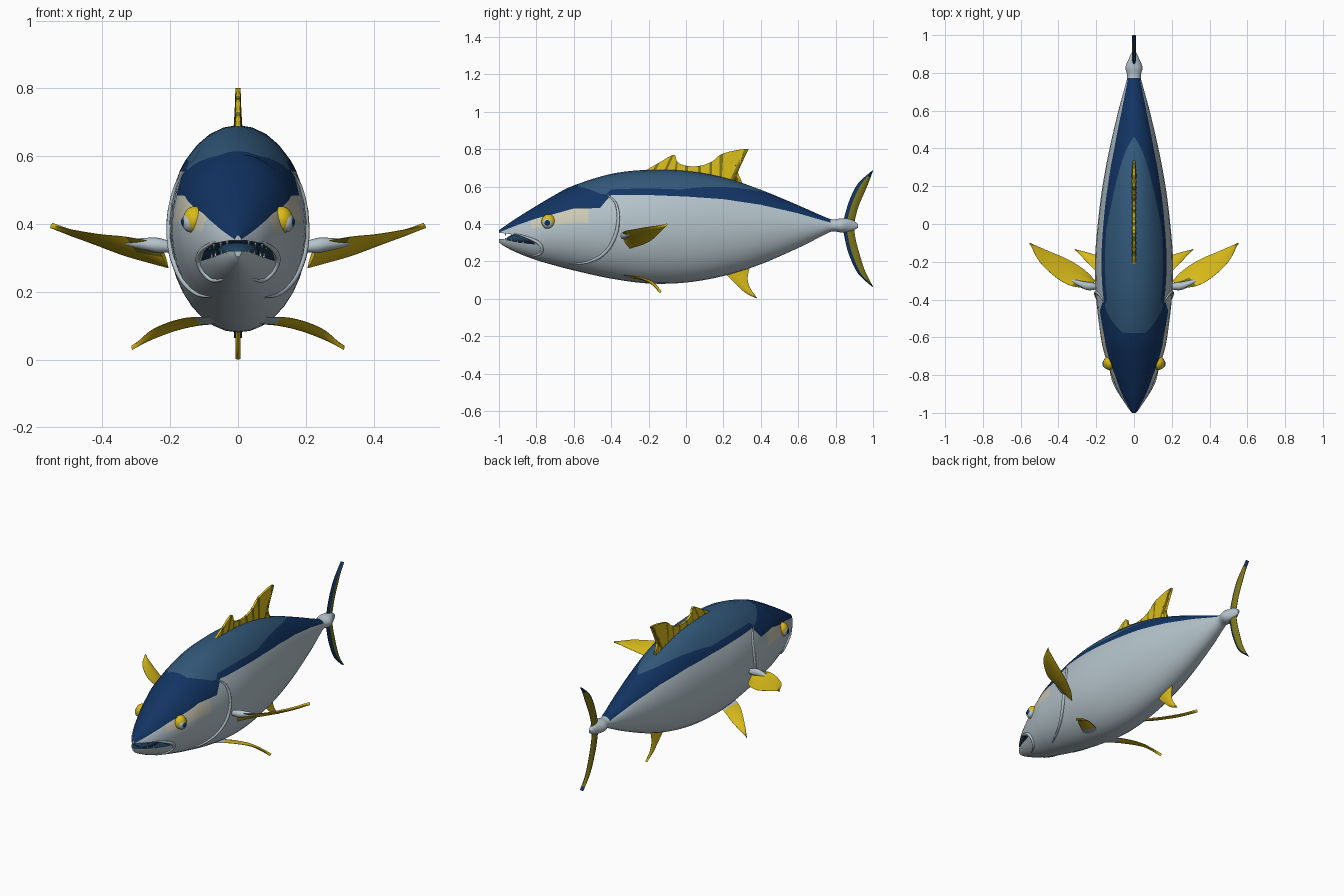
import bpy, bmesh, math
from mathutils import Vector

if "Cube" in bpy.data.objects:
    bpy.data.objects.remove(bpy.data.objects["Cube"])

# ---------- colours ----------
COLOURS = {
    "navy": (0.006, 0.034, 0.125), "light_navy": (0.032, 0.098, 0.195),
    "silver": (0.46, 0.55, 0.60), "cream": (0.62, 0.60, 0.47),
    "yellow": (0.70, 0.50, 0.01), "olive": (0.20, 0.18, 0.01),
    "mouth_dark": (0.012, 0.05, 0.11), "tooth_white": (0.75, 0.78, 0.78),
}
NAMES = list(COLOURS)
MATS = []
for n, c in COLOURS.items():
    m = bpy.data.materials.new(n)
    m.diffuse_color = (*c, 1)
    m.use_nodes = True
    m.node_tree.nodes["Principled BSDF"].inputs["Base Color"].default_value = m.diffuse_color
    MATS.append(m)
IDX = {n: i for i, n in enumerate(NAMES)}


# ---------- helpers ----------
def spline(pts, per):
    """Catmull-Rom resampling of tuples of any length."""
    out, n = [], len(pts)
    for i in range(n - 1):
        p = [pts[max(0, min(n - 1, i + k))] for k in (-1, 0, 1, 2)]
        for j in range(per):
            t = j / per
            out.append(tuple(0.5 * (2 * b + (c - a) * t + (2 * a - 5 * b + 4 * c - d) * t * t
                                    + (3 * b - a - 3 * c + d) * t ** 3) for a, b, c, d in zip(*p)))
    return out + [tuple(pts[-1])]


def finish(name, bm, angle=40):
    bmesh.ops.recalc_face_normals(bm, faces=bm.faces)
    me = bpy.data.meshes.new(name)
    bm.to_mesh(me)
    bm.free()
    for m in MATS:
        me.materials.append(m)
    ob = bpy.data.objects.new(name, me)
    bpy.context.collection.objects.link(ob)
    smooth(ob, angle)
    return ob


def smooth(ob, angle=40):
    bpy.ops.object.select_all(action='DESELECT')
    ob.select_set(True)
    bpy.context.view_layer.objects.active = ob
    bpy.ops.object.shade_smooth_by_angle(angle=math.radians(angle))


def loft(name, rings, colour, angle=40):
    """Skin closed rings; colour(i, k) names the colour of each face."""
    bm = bmesh.new()
    vs = [[bm.verts.new(p) for p in r] for r in rings]
    n = len(rings[0])
    for i in range(len(vs) - 1):
        for k in range(n):
            f = bm.faces.new((vs[i][k], vs[i][(k + 1) % n], vs[i + 1][(k + 1) % n], vs[i + 1][k]))
            f.material_index = IDX[colour(i, k)]
    for end, i in ((vs[0], 0), (vs[-1], len(vs) - 2)):
        bm.faces.new(end).material_index = IDX[colour(i, n // 2)]
    return finish(name, bm, angle)


def fin(name, a, b, thick, colour, per=6, m=6, profile=lambda v: math.sin(math.pi * v), rib=0):
    """Thin blade between edge curves a and b; colour(u, v, i)."""
    A, B = [Vector(p) for p in spline(a, per)], [Vector(p) for p in spline(b, per)]
    n, rings = len(A), []
    for i in range(n):
        along = (A[min(i + 1, n - 1)] + B[min(i + 1, n - 1)]) - (A[max(i - 1, 0)] + B[max(i - 1, 0)])
        j = min(max(i, 1), n - 2)
        nor = along.cross(B[j] - A[j]).normalized()
        t = thick / 2 * (1 - rib * (i % 2))
        side = lambda s: [A[i].lerp(B[i], k / m) + nor * s * t * (0.08 + profile(k / m)) for k in range(m + 1)]
        rings.append(side(1) + side(-1)[::-1])
    return loft(name, rings, lambda i, k: colour(i / (n - 1), min(k, 2 * m + 1 - k) / m, i))


def tube(name, pts, r, colour):
    P = [Vector(p) for p in spline(pts, 5)]
    rings = []
    for i, p in enumerate(P):
        q = (P[min(i + 1, len(P) - 1)] - P[max(i - 1, 0)]).to_track_quat('Z', 'Y')
        s = r * (0.3 + 0.7 * math.sin(math.pi * i / (len(P) - 1)))
        rings.append([p + q @ Vector((s * math.cos(a * math.pi / 4), s * math.sin(a * math.pi / 4), 0)) for a in range(8)])
    return loft(name, rings, lambda i, k: colour, 60)


def ball(name, loc, radii, colour):
    bm = bmesh.new()
    bmesh.ops.create_uvsphere(bm, u_segments=24, v_segments=14, radius=1)
    for v in bm.verts:
        v.co = Vector([c * r + l for c, r, l in zip(v.co, radii, loc)])
    for f in bm.faces:
        f.material_index = IDX[colour]
    return finish(name, bm)


# ---------- body: y, top, bottom, half width ----------
BODY = spline([
    (-1.0, .367, .303, .012), (-.97, .388, .28, .035), (-.9, .435, .245, .078), (-.8, .497, .207, .12),
    (-.7, .556, .178, .153), (-.6, .606, .152, .176), (-.4, .668, .108, .2), (-.2, .69, .082, .207),
    (0, .685, .087, .192), (.2, .65, .122, .167), (.4, .583, .185, .13), (.6, .50, .272, .083),
    (.72, .447, .332, .05), (.78, .425, .36, .036), (.83, .43, .355, .045), (.88, .427, .36, .025),
    (.92, .4, .38, .006)], 7)
# lower edge of the blue back: y, z
EDGE = [(-1, .355), (-.9, .395), (-.8, .43), (-.7, .455), (-.6, .483), (-.44, .485), (-.42, .555), (-.2, .555),
        (0, .547), (.2, .533), (.4, .503), (.6, .457), (.78, .405), (1, .39)]


def edge_z(y):
    for (y0, z0), (y1, z1) in zip(EDGE, EDGE[1:]):
        if y <= y1:
            return z0 + (z1 - z0) * (y - y0) / (y1 - y0)
    return .39


def surface_x(y, z):
    _, t, b, w = min(BODY, key=lambda r: abs(r[0] - y))
    return w * math.sqrt(max(0, 1 - ((z - (t + b) / 2) / ((t - b) / 2)) ** 2))


def light_x(y):
    t = (y + .6) / 1.05
    if not 0 < t < 1:
        return 0
    return .155 * min(1, (t / .15) ** .5) * min(1, ((1 - t) / .5) ** .6)


NL, NB, NS = 4, 6, 12
rings = []
for y, t, b, w in BODY:
    c, h = (t + b) / 2, (t - b) / 2
    a2 = math.acos(max(-.9, min(.9, (edge_z(y) - c) / h)))
    a1 = min(max(.03, math.asin(min(.95, light_x(y) / w))), a2 * .85)
    ang = ([a1 * k / NL for k in range(NL)] + [a1 + (a2 - a1) * k / NB for k in range(NB)]
           + [a2 + (math.pi - a2) * k / NS for k in range(NS + 1)])
    half = [(w * math.sin(a), y, c + h * math.cos(a)) for a in ang]
    rings.append(half + [(-x, yy, z) for x, yy, z in half[-2:0:-1]])
TOTAL = 2 * (NL + NB + NS)


def body_colour(i, k):
    k, y = min(k, TOTAL - 1 - k), BODY[i][0]
    if y > .77:
        return "silver"
    if k < NL:
        return "light_navy" if light_x(y) > 0 else "navy"
    if k < NL + NB:
        return "navy"
    return "cream" if k < NL + NB + 2 and -.84 < y < -.53 else "silver"


body = loft("body", rings, body_colour)

# open mouth: a wedge cut through the snout
wedge = [(-1.05, .35), (-.98, .351), (-.9, .341), (-.85, .322), (-.80, .292), (-.85, .297), (-.9, .303), (-.98, .32), (-1.05, .322)]
cutter = loft("mouth_cutter", [[(x, y, z) for y, z in wedge] for x in (-.3, .3)], lambda i, k: "mouth_dark")
cutter.hide_render = True
mod = body.modifiers.new("mouth", 'BOOLEAN')
mod.operation, mod.solver, mod.object = 'DIFFERENCE', 'EXACT', cutter
bpy.context.view_layer.objects.active = body
bpy.ops.object.modifier_apply(modifier="mouth")
bpy.data.objects.remove(cutter)
smooth(body)
ball("mouth_inside", (0, -.86, .32), (.06, .1, .03), "mouth_dark")

# ---------- paired parts ----------
for s, tag in ((1, "right"), (-1, "left")):
    mx = lambda pts: [(s * x, y, z) for x, y, z in pts]
    on_body = lambda pts: mx([(surface_x(y, z), y, z) for y, z in pts])
    # eye, iris and pupil
    ball("eye_" + tag, (s * .128, -.735, .412), (.034, .038, .04), "yellow")
    ball("iris_" + tag, (s * .142, -.738, .406), (.023, .03, .03), "silver")
    ball("pupil_" + tag, (s * .15, -.74, .406), (.018, .02, .02), "navy")
    # gill cover edge and lips
    tube("gill_edge_" + tag, on_body([(-.42, .555), (-.375, .51), (-.362, .42), (-.385, .32), (-.44, .24), (-.53, .195), (-.63, .185)]), .010, "silver")
    tube("jaw_fold_" + tag, on_body([(-.92, .35), (-.85, .328), (-.79, .30), (-.77, .265), (-.79, .235), (-.85, .235)]), .009, "silver")
    # teeth
    for j in range(4):
        y = -.965 + j * .032
        for up, z in ((1, .348 - j * .004), (-1, .315 - j * .004)):
            x = s * (surface_x(y, z) - .007)
            loft(f"tooth_{tag}_{j}_{'upper' if up > 0 else 'lower'}",
                 [[(x + r * math.cos(a * 1.2566), y + r * math.sin(a * 1.2566), z + up * dz) for a in range(5)]
                  for r, dz in ((.005, .004), (.001, -.012))], lambda i, k: "tooth_white")
    # pectoral fin with its fleshy root
    tube("pectoral_root_" + tag, mx([(.17, -.33, .33), (.22, -.33, .335), (.26, -.325, .34), (.33, -.30, .345)]), .022, "silver")
    fin("pectoral_fin_" + tag,
        mx([(.235, -.34, .345), (.33, -.328, .362), (.41, -.285, .37), (.5, -.2, .385), (.55, -.105, .396)]),
        mx([(.205, -.30, .27), (.26, -.245, .285), (.345, -.19, .31), (.46, -.14, .355), (.552, -.1, .396)]),
        .016, lambda u, v, i: "olive" if u < .25 and v < .4 else "yellow")
    # pelvic fin
    fin("pelvic_fin_" + tag,
        mx([(.075, -.35, .125), (.16, -.29, .122), (.25, -.2, .09), (.312, -.137, .036)]),
        mx([(.055, -.25, .105), (.12, -.21, .1), (.2, -.165, .08), (.314, -.134, .034)]),
        .014, lambda u, v, i: "silver" if u < .2 else "yellow")

# ---------- middle fins ----------
yz = lambda pts: [(0, y, z) for y, z in pts]
# ribbed dorsal fin: root line, then upper edge
fin("dorsal_fin",
    yz([(-.23, .675), (-.17, .67), (-.11, .67), (-.05, .67), (.01, .665), (.08, .65), (.14, .64), (.19, .63), (.24, .62), (.27, .61), (.30, .60)]),
    yz([(-.21, .69), (-.14, .73), (-.065, .77), (-.045, .73), (.01, .71), (.08, .712), (.14, .735), (.20, .778), (.335, .80), (.265, .735), (.30, .62)]),
    .026, lambda u, v, i: "olive" if i % 4 == 3 else "yellow", per=4, m=4, profile=lambda v: 1 - .5 * v, rib=.3)
# anal fin: front edge, then back edge
fin("anal_fin",
    yz([(.19, .16), (.22, .125), (.27, .075), (.32, .03), (.378, .002)]),
    yz([(.35, .19), (.335, .145), (.33, .1), (.345, .055), (.382, .001)]),
    .014, lambda u, v, i: "yellow")
# tail fin: leading edge, then trailing edge
fin("tail_fin",
    yz([(.996, .686), (.92, .617), (.875, .53), (.845, .43), (.84, .39), (.845, .34), (.87, .24), (.92, .135), (.996, .064)]),
    yz([(1, .685), (.968, .6), (.925, .5), (.905, .43), (.9, .39), (.905, .33), (.925, .25), (.957, .15), (1, .065)]),
    .022, lambda u, v, i: "navy" if v < .3 or u < .06 or u > .94 else "olive")
